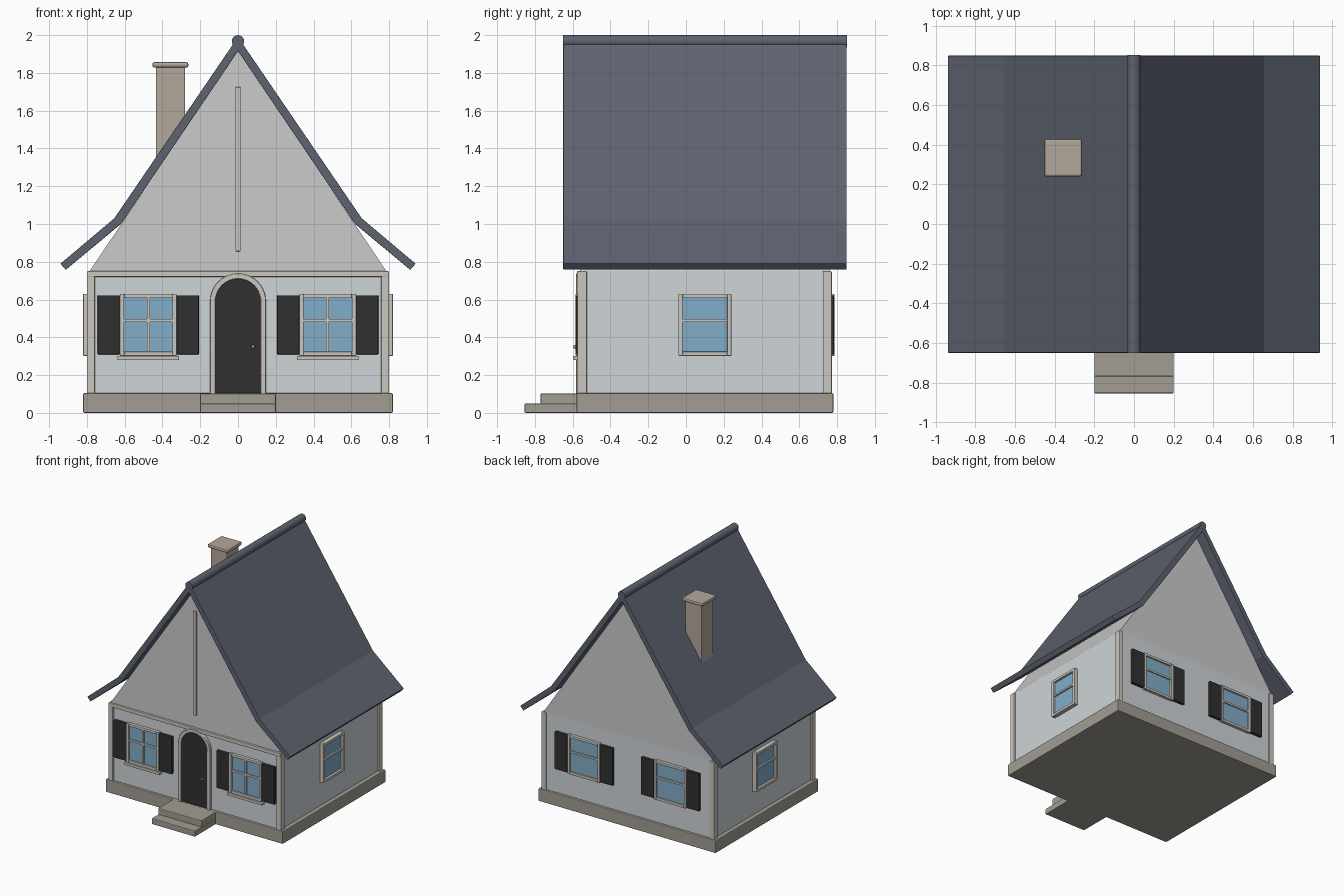
import bpy, bmesh
from math import pi, sin, cos, radians
from mathutils import Matrix, Vector

if "Cube" in bpy.data.objects:
    bpy.data.objects.remove(bpy.data.objects["Cube"])


def material(name, r, g, b):
    m = bpy.data.materials.new(name)
    m.diffuse_color = (r, g, b, 1)
    m.use_nodes = True
    m.node_tree.nodes["Principled BSDF"].inputs["Base Color"].default_value = m.diffuse_color
    return m


WALL = material("wall_paint", 0.62, 0.66, 0.69)
GABLE = material("gable_paint", 0.55, 0.55, 0.55)
TRIM = material("trim_paint", 0.60, 0.57, 0.52)
STONE = material("stone", 0.36, 0.34, 0.29)
SLATE = material("slate", 0.11, 0.125, 0.16)
BRICK = material("chimney_stone", 0.45, 0.39, 0.33)
DARK = material("dark_paint", 0.03, 0.03, 0.03)
GLASS = material("glass", 0.22, 0.42, 0.58)
BRASS = material("brass", 0.70, 0.40, 0.08)


def finish(name, bm, mat, bevel=0.0, smooth=False):
    bmesh.ops.recalc_face_normals(bm, faces=bm.faces)
    mesh = bpy.data.meshes.new(name)
    bm.to_mesh(mesh)
    bm.free()
    mesh.materials.append(mat)
    ob = bpy.data.objects.new(name, mesh)
    bpy.context.collection.objects.link(ob)
    if bevel:
        mod = ob.modifiers.new("bevel", 'BEVEL')
        mod.width, mod.segments = bevel, 2
    if smooth:
        bpy.ops.object.select_all(action='DESELECT')
        ob.select_set(True)
        bpy.context.view_layer.objects.active = ob
        bpy.ops.object.shade_smooth_by_angle(angle=radians(35))
    return ob


def box(name, x, y, z, mat, bevel=0.0, place=Matrix()):
    """Box from (min, max) ranges, moved by a placement matrix."""
    bm = bmesh.new()
    bmesh.ops.create_cube(bm, size=1)
    for v in bm.verts:
        v.co = place @ Vector([(r[0] + r[1]) / 2 + c * (r[1] - r[0])
                               for c, r in zip(v.co, (x, y, z))])
    return finish(name, bm, mat, bevel)


def prism(name, pts, y0, y1, mat, bevel=0.0, smooth=False):
    """Extrude an (x, z) outline along y."""
    bm = bmesh.new()
    f = bm.faces.new([bm.verts.new((x, y0, z)) for x, z in pts])
    ext = bmesh.ops.extrude_face_region(bm, geom=[f])["geom"]
    bmesh.ops.translate(bm, vec=(0, y1 - y0, 0),
                        verts=[g for g in ext if isinstance(g, bmesh.types.BMVert)])
    return finish(name, bm, mat, bevel, smooth)


def arch(r, base=0.10, centre=0.59, n=20):
    arc = [(r * cos(pi * i / n), centre + r * sin(pi * i / n)) for i in range(n + 1)]
    return [(r, base)] + arc + [(-r, base)]


# Foundation and front steps
box("foundation", (-.82, .82), (-.58, .78), (0, .105), STONE, .006)
box("lower_step", (-.2, .2), (-.855, -.57), (0, .05), STONE, .006)
box("upper_step", (-.2, .2), (-.77, -.57), (.045, .103), STONE, .006)

# Walls, gable, corner posts and beams
box("walls", (-.785, .785), (-.56, .76), (.1, .75), WALL)
prism("gable", [(-.785, .75), (.785, .75), (0, 1.925)], -.56, .76, GABLE)
for sx, side in ((-1, "left"), (1, "right")):
    x = sorted((sx * .757, sx * .80))
    box(side + "_front_post", x, (-.575, -.525), (.1, .75), TRIM, .005)
    box(side + "_back_post", x, (.725, .772), (.1, .75), TRIM, .005)
box("front_beam", (-.795, .795), (-.577, -.55), (.72, .75), TRIM, .004)
box("gable_strip", (-.014, .014), (-.575, -.55), (.855, 1.725), TRIM, .004)

# Flared roof with round ridge cap
half = [(.94, .79), (.655, 1.03), (0, 1.99)]
under = [(0, 1.915), (.62, 1.0), (.912, .757)]
outline = (half + [(-x, z) for x, z in half[1::-1]]
           + [(-x, z) for x, z in under[::-1]] + under[1:])
prism("roof", outline, -.65, .85, SLATE, .003)
prism("ridge_cap", [(.033 * cos(2 * pi * i / 24), 1.967 + .033 * sin(2 * pi * i / 24))
                    for i in range(24)], -.65, .852, SLATE, 0, True)

# Chimney
box("chimney", (-.435, -.28), (.257, .413), (1.2, 1.835), BRICK, .006)
box("chimney_cap", (-.453, -.263), (.24, .43), (1.828, 1.857), BRICK, .01)

# Arched door, frame and knob
prism("door", arch(.12), -.573, -.55, DARK)
prism("door_frame", arch(.148) + arch(.12)[::-1], -.582, -.55, TRIM, .003, True)
bm = bmesh.new()
bmesh.ops.create_uvsphere(bm, u_segments=12, v_segments=8, radius=.009,
                          matrix=Matrix.Translation((.08, -.588, .35)))
finish("door_knob", bm, BRASS, 0, True)


def window(name, loc, angle, w=.30, depth=.025, upright=False, sill=False, shutter=0.0):
    """Window built facing -y at the origin, then turned onto its wall."""
    place = Matrix.Translation((*loc, 0)) @ Matrix.Rotation(radians(angle), 4, 'Z')
    h, z0, z1, t = w / 2, .302, .63, .022
    y = (-depth, .01)

    def part(kind, x, yy, z, mat, bevel=.003):
        box(name + "_" + kind, x, yy, z, mat, bevel, place)

    part("pane", (-h + .01, h - .01), (-depth * .45, .01), (z0 + .01, z1 - .01), GLASS, 0)
    part("frame_left", (-h, -h + t), y, (z0, z1), TRIM)
    part("frame_right", (h - t, h), y, (z0, z1), TRIM)
    part("frame_bottom", (-h + t, h - t), y, (z0, z0 + t), TRIM)
    part("frame_top", (-h + t, h - t), y, (z1 - t, z1), TRIM)
    bar = (-depth * .85, .01)
    part("crossbar", (-h + t, h - t), bar, (.482, .498), TRIM, 0)
    if upright:
        part("upright_bar", (-.008, .008), bar, (z0 + t, z1 - t), TRIM, 0)
    if sill:
        part("sill", (-h - .013, h + .013), (-.035, .01), (.28, .302), TRIM)
    if shutter:
        part("left_shutter", (-h - shutter, -h), (-.024, .01), (.31, .622), DARK)
        part("right_shutter", (h, h + shutter), (-.024, .01), (.31, .622), DARK)


# Windows on all four walls
for s, side in ((-1, "left"), (1, "right")):
    window(side + "_front_window", (s * .475, -.56), 0,
           upright=True, sill=True, shutter=.118)
    window(side + "_back_window", (s * .40, .76), 180, shutter=.118)
    window(side + "_side_window", (s * .785, .10), s * 90, w=.28, depth=.035)
